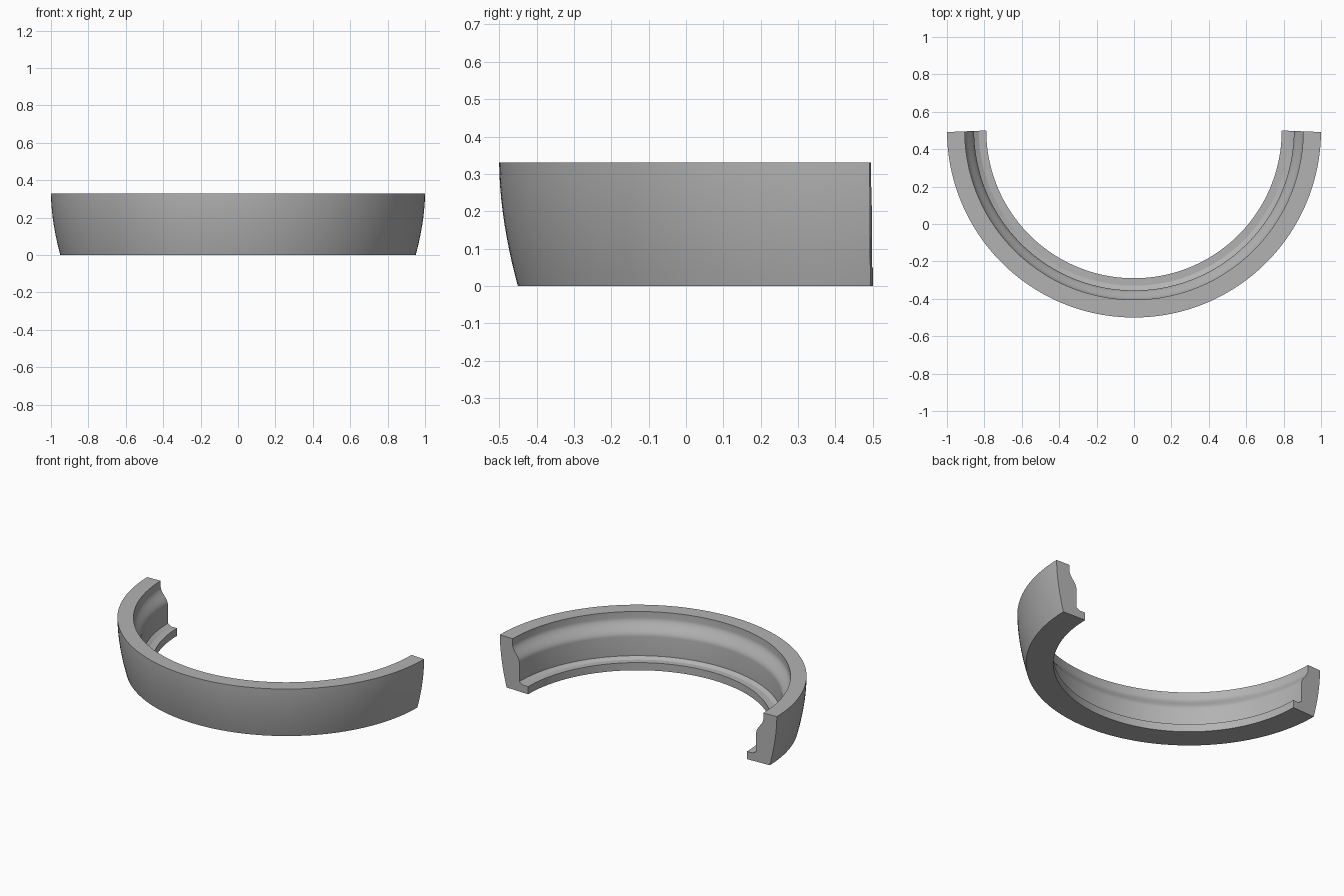
import bpy, bmesh, math
from mathutils import Matrix, Vector

cube = bpy.data.objects.get("Cube")
if cube:
    bpy.data.objects.remove(cube, do_unlink=True)

TOP, LIP_R, STEPS = 0.33, 0.79, 96

# Plain grey material
grey = bpy.data.materials.new("grey")
grey.use_nodes = True
grey.diffuse_color = (0.45, 0.45, 0.45, 1)
grey.node_tree.nodes["Principled BSDF"].inputs["Base Color"].default_value = (0.45, 0.45, 0.45, 1)

# Cross-section (radius, height): lip, bulging outer wall, top rim, S-curved inner wall
profile = [(LIP_R, 0)]
for i in range(11):
    t = i / 10
    profile.append((1 - 0.05 * (1 - t) ** 1.8, TOP * t))
for i in range(11):
    t = i / 10
    ease = t * t * (3 - 2 * t)
    profile.append((0.905 - 0.05 * ease, 0.29 - 0.1 * t))
profile.insert(12, (0.905, TOP))
profile += [(0.855, 0.065), (0.83, 0.05), (LIP_R, 0.05)]

# Sweep the section through a half turn and close both ends
bm = bmesh.new()
verts = [bm.verts.new((r, 0, z)) for r, z in profile]
edges = [bm.edges.new((a, b)) for a, b in zip(verts, verts[1:] + verts[:1])]
bmesh.ops.spin(bm, geom=verts + edges, cent=(0, 0, 0), axis=(0, 0, 1),
               angle=-math.pi, steps=STEPS, use_duplicate=False)
bmesh.ops.holes_fill(bm, edges=[e for e in bm.edges if e.is_boundary], sides=0)

# Slant the end faces slightly
for v in bm.verts:
    if abs(v.co.y) < 1e-4:
        v.co.y = -0.04 * (abs(v.co.x) - LIP_R)
bmesh.ops.translate(bm, verts=bm.verts, vec=(0, 0.5, 0))
bmesh.ops.recalc_face_normals(bm, faces=bm.faces)

mesh = bpy.data.meshes.new("half_ring")
bm.to_mesh(mesh)
bm.free()
mesh.materials.append(grey)
ring = bpy.data.objects.new("half_ring", mesh)
bpy.context.collection.objects.link(ring)

bpy.ops.object.select_all(action="DESELECT")
ring.select_set(True)
bpy.context.view_layer.objects.active = ring
bpy.ops.object.shade_smooth_by_angle(angle=math.radians(30))
